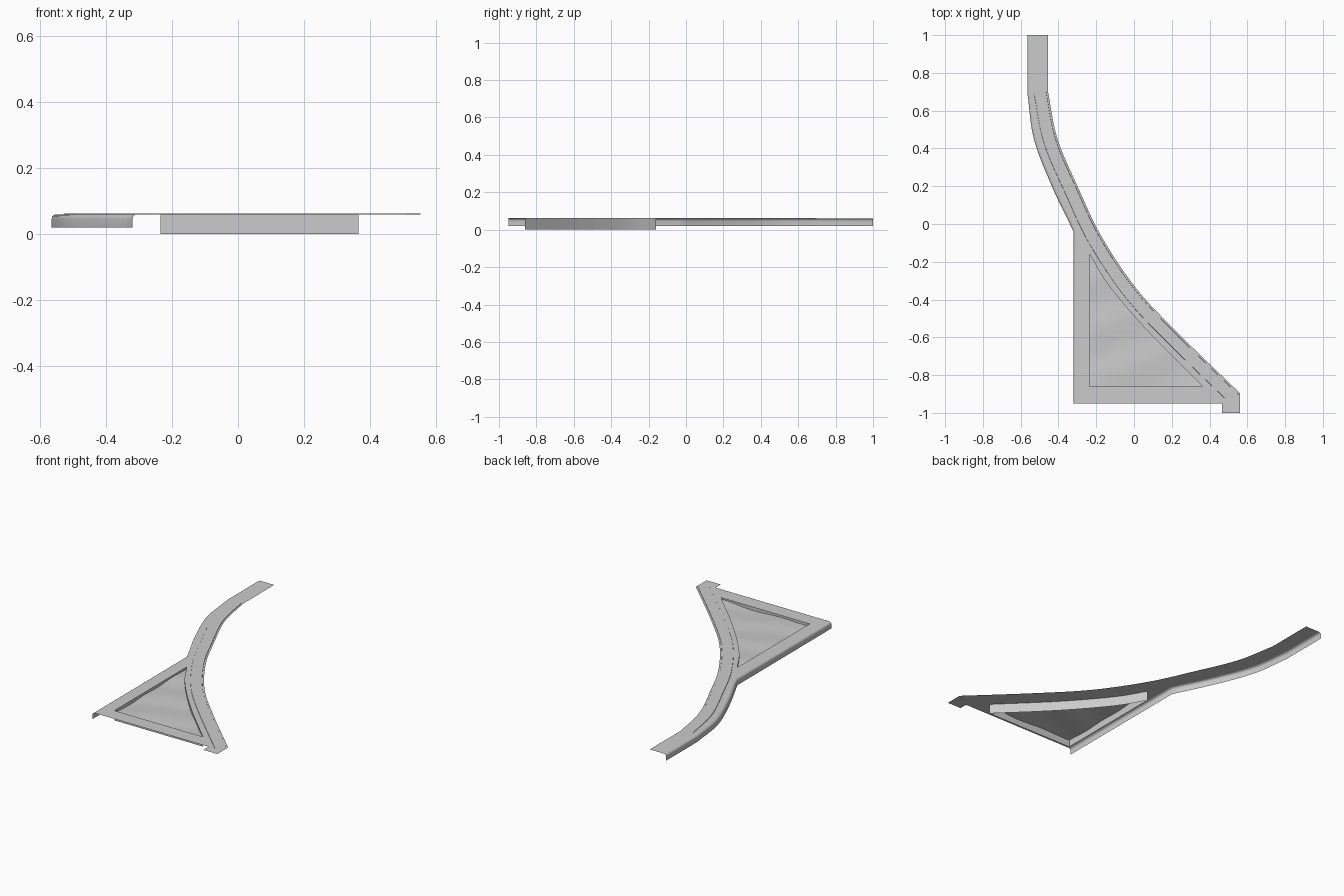
import bpy, bmesh, math
from mathutils import Vector

cube = bpy.data.objects.get("Cube")
if cube:
    bpy.data.objects.remove(cube, do_unlink=True)

TOP = 0.06
grey = bpy.data.materials.new("plain_grey")
grey.use_nodes = True
grey.diffuse_color = (0.6, 0.6, 0.6, 1)
grey.node_tree.nodes["Principled BSDF"].inputs["Base Color"].default_value = grey.diffuse_color


def finish(name, bm, smooth=False):
    if smooth:
        for f in bm.faces:
            f.smooth = True
    me = bpy.data.meshes.new(name)
    bm.to_mesh(me)
    bm.free()
    me.materials.append(grey)
    ob = bpy.data.objects.new(name, me)
    bpy.context.collection.objects.link(ob)
    return ob


def curve(pts, steps=6):
    """Smooth path through a few plan points."""
    p = [Vector(q) for q in pts]
    p = [2 * p[0] - p[1]] + p + [2 * p[-1] - p[-2]]
    out = []
    for a, b, c, d in zip(p, p[1:], p[2:], p[3:]):
        for i in range(steps):
            t = i / steps
            out.append(0.5 * (2 * b + (c - a) * t + (2 * a - 5 * b + 4 * c - d) * t**2
                              + (3 * b - a - 3 * c + d) * t**3))
    return out + [p[-2]]


def offset(path, dist):
    """Shift a plan path to its left-hand side with mitred corners."""
    out = []
    for i, p in enumerate(path):
        d1 = (p - path[max(i - 1, 0)]).normalized()
        d2 = (path[min(i + 1, len(path) - 1)] - p).normalized()
        d1, d2 = (d1 if d1.length else d2), (d2 if d2.length else d1)
        n = Vector((-d1.y - d2.y, d1.x + d2.x)).normalized()
        out.append(p + n * dist / max(n.dot(Vector((-d1.y, d1.x))), 0.3))
    return out


def loft(name, rows, smooth=False):
    """Skin a list of equally long rows of points."""
    bm = bmesh.new()
    grid = [[bm.verts.new(p) for p in r] for r in rows]
    for a, b in zip(grid, grid[1:]):
        for i in range(len(a) - 1):
            bm.faces.new((a[i], a[i + 1], b[i + 1], b[i]))
    return finish(name, bm, smooth)


def level(path, z):
    return [(p.x, p.y, z) for p in path]


# Plan outlines
V = Vector
left_edge = [V((-0.565, 1))] + curve([(-0.565, 0.7), (-0.53, 0.45), (-0.435, 0.2), (-0.32, -0.04)]) \
    + [V((-0.32, -0.95))]
right_edge = [V((-0.455, 1))] + curve([(-0.455, 0.7), (-0.405, 0.45), (-0.29, 0.18), (-0.17, -0.07),
                                       (0.015, -0.345), (0.24, -0.585), (0.56, -0.895)])
slope = curve([(-0.235, -0.16), (-0.13, -0.33), (0.08, -0.575), (0.365, -0.86)])
pocket = slope + [V((-0.235, -0.86))]

# Top sheet with the triangular opening
inner_left = offset(left_edge, 0.014)
outline = inner_left + [V((0.465, -0.95)), V((0.465, -1)), V((0.56, -1))] + right_edge[::-1]
bm = bmesh.new()
edges = []
for loop in (outline, pocket):
    vs = [bm.verts.new(p) for p in level(loop, TOP)]
    edges += [bm.edges.new((a, b)) for a, b in zip(vs, vs[1:] + vs[:1])]
bmesh.ops.triangle_fill(bm, edges=edges, use_beauty=True, normal=(0, 0, 1))
for f in bm.faces:
    f.normal_update()
    if f.normal.z < 0:
        f.normal_flip()
finish("top_sheet", bm)

# Rounded flange turned down along the left edge
flange = [(0.014, TOP), (0.007, 0.058), (0.002, 0.053), (0, 0.046), (0, 0.02)]
loft("left_flange", [level(offset(left_edge, o), z) for o, z in flange], True)

# Walls of the triangular pocket
ring = pocket + pocket[:1]
loft("pocket_walls", [level(ring, TOP), level(ring, 0)])

# Gently uneven pocket floor
rows = []
for p in slope:
    row = []
    for i in range(19):
        x = -0.235 + (p.x + 0.235) * i / 18
        z = 0.045 + 0.004 * math.sin(17 * x + 5 * p.y) + 0.003 * math.sin(23 * p.y - 9 * x)
        row.append((x, p.y, z))
    rows.append(row)
loft("pocket_floor", rows[::-1], True)

# Thin strip laid along the rail
run = right_edge[1:]
loft("rail_strip", [level(offset(run, -d), z) for d, z in
                    ((0.01, TOP), (0.011, 0.062), (0.074, 0.062), (0.075, TOP))][::-1])
